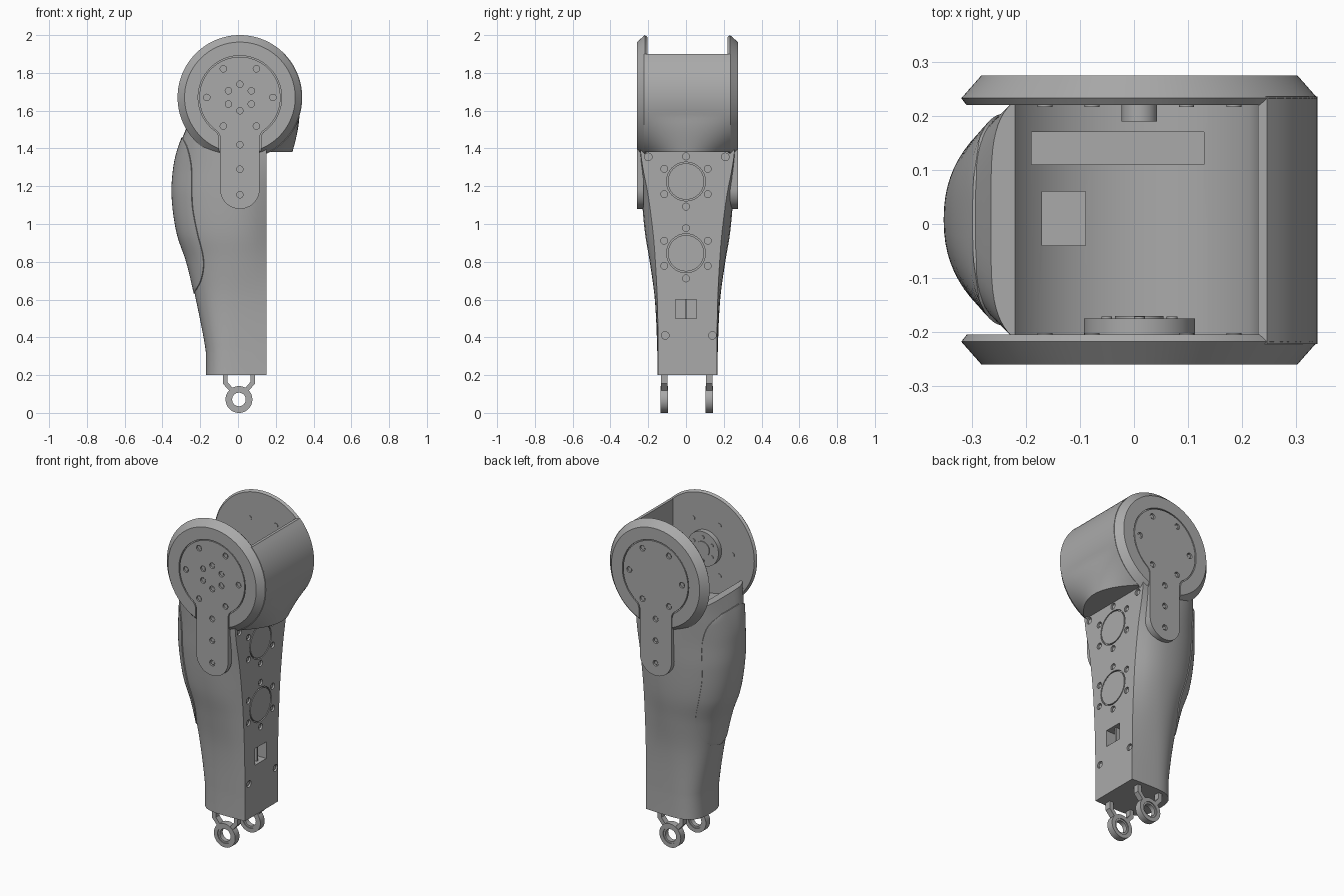
import bpy, bmesh
from math import sin, cos, pi, sqrt, atan2, acos, radians
from mathutils import Vector

cube = bpy.data.objects.get("Cube")
if cube:
    bpy.data.objects.remove(cube, do_unlink=True)

grey = bpy.data.materials.new("satin grey")
grey.use_nodes = True
COLOR = (0.4, 0.4, 0.4, 1)
grey.diffuse_color = COLOR
grey.node_tree.nodes["Principled BSDF"].inputs["Base Color"].default_value = COLOR

CX, CZ, R = 0.01, 1.67, 0.33      # hip joint axis and radius


def loft(name, rings, wrap=False, capped=True):
    """Skin a list of closed rings; cap the ends, or wrap last to first."""
    bm = bmesh.new()
    rows = [[bm.verts.new(p) for p in ring] for ring in rings]
    pairs = list(zip(rows, rows[1:])) + ([(rows[-1], rows[0])] if wrap else [])
    n = len(rows[0])
    for a, b in pairs:
        for i in range(n):
            j = (i + 1) % n
            bm.faces.new((a[i], a[j], b[j], b[i]))
    if capped and not wrap:
        bm.faces.new(rows[0])
        bm.faces.new(rows[-1])
    bmesh.ops.recalc_face_normals(bm, faces=bm.faces)
    mesh = bpy.data.meshes.new(name)
    bm.to_mesh(mesh)
    bm.free()
    obj = bpy.data.objects.new(name, mesh)
    mesh.materials.append(grey)
    bpy.context.collection.objects.link(obj)
    return obj


def activate(obj):
    bpy.ops.object.select_all(action='DESELECT')
    obj.select_set(True)
    bpy.context.view_layer.objects.active = obj


def cut(obj, cutters):
    activate(obj)
    for c in cutters:
        mod = obj.modifiers.new("cut", 'BOOLEAN')
        mod.operation, mod.solver, mod.object = 'DIFFERENCE', 'EXACT', c
        bpy.ops.object.modifier_apply(modifier=mod.name)
    for c in cutters:
        bpy.data.objects.remove(c, do_unlink=True)


def circle(r, n):
    return [(r * cos(2 * pi * i / n), r * sin(2 * pi * i / n)) for i in range(n)]


def along_y(name, profile, y0, y1, x=CX, z=CZ):
    return loft(name, [[(x + u, y, z + v) for u, v in profile] for y in (y0, y1)])


def along_x(name, profile, x0, x1, y, z):
    return loft(name, [[(x, y + u, z + v) for u, v in profile] for x in (x0, x1)])


def box(name, lo, hi):
    corners = [(lo[0], lo[1]), (hi[0], lo[1]), (hi[0], hi[1]), (lo[0], hi[1])]
    return loft(name, [[(x, y, z) for x, y in corners] for z in (lo[2], hi[2])])


def sample(table, z, k):
    """Smooth interpolation of column k of a table sorted by height."""
    i = max(j for j in range(len(table) - 1) if j == 0 or table[j][0] <= z)
    a, b = table[i], table[i + 1]
    before, after = table[max(i - 1, 0)], table[min(i + 2, len(table) - 1)]
    h = b[0] - a[0]
    t = min(max((z - a[0]) / h, 0), 1)
    m0 = (b[k] - before[k]) / (b[0] - before[0]) * h
    m1 = (after[k] - a[k]) / (after[0] - a[0]) * h
    return ((2*t**3 - 3*t*t + 1) * a[k] + (t**3 - 2*t*t + t) * m0
            + (3*t*t - 2*t**3) * b[k] + (t**3 - t*t) * m1)


# Shin body: height, rear x, widest half width, flat plate half width, roundness
BODY = [(0.2, -0.17, 0.16, 0.155, 0.7), (0.32, -0.17, 0.16, 0.155, 0.7),
        (0.6, -0.223, 0.173, 0.16, 0.85), (0.8, -0.27, 0.2, 0.17, 0.9),
        (0.95, -0.32, 0.225, 0.182, 0.9), (1.15, -0.347, 0.243, 0.208, 0.9),
        (1.3, -0.338, 0.25, 0.237, 0.85), (1.4, -0.315, 0.252, 0.25, 0.72),
        (1.53, -0.265, 0.252, 0.25, 0.45)]


def skin(z, a, grow=0.0):
    """Point on the rounded rear of the shin; a runs -90..90 degrees."""
    rear, half, p = (sample(BODY, z, k) for k in (1, 2, 4))
    s = sin(a)
    y = (half + grow) * abs(s) ** p * (1 if s >= 0 else -1)
    return Vector(((rear - grow) * max(cos(a), 0) ** p, y + 0.008, z))


def section(z):
    ring = [skin(z, radians(-90 + 180 * i / 40)) for i in range(41)]
    half, plate = sample(BODY, z, 2), sample(BODY, z, 3)
    side = [(0.15 * t, half + (plate - half) * t * t) for t in (0.33, 0.67, 1)]
    ring += [Vector((x, y + 0.008, z)) for x, y in side]
    return ring + [Vector((x, 0.008 - y, z)) for x, y in reversed(side)]


heights = [0.2, 0.32] + [0.32 + 1.21 * i / 36 for i in range(1, 37)]
body = loft("shin_body", [section(z) for z in heights])
cut(body, [along_y("hollow_cutter", circle(0.27, 96), -0.21, 0.222),
           box("slot_cutter", (-0.19, 0.11, 1.33), (0.13, 0.17, 1.7)),
           box("pocket_cutter", (-0.17, -0.04, 1.34), (-0.09, 0.06, 1.7)),
           box("port_cutter", (0.08, -0.055, 0.5), (0.2, 0.055, 0.6))])
box("port_divider", (0.09, -0.005, 0.5), (0.13, 0.005, 0.6))

# Flat plate details: two round covers and screws set in shallow recesses
spots = [(y, z, 0.02) for y, z in ((-0.2, 1.355), (0.208, 1.355), (-0.11, 0.41), (0.14, 0.41))]
for cz in (1.225, 0.845):
    spots.append((0, cz, 0.103))
    spots += [(0.133 * cos(radians(a)), cz + 0.133 * sin(radians(a)), 0.018)
              for a in range(30, 390, 60)]
cut(body, [along_x("recess_cutter", circle(r, 32), 0.138, 0.2, y, z) for y, z, r in spots])
for y, z, r in spots:
    big = r > 0.05
    along_x("round_cover" if big else "plate_screw", circle(r - 0.007, 32),
            0.12, 0.15 if big else 0.144, y, z)

# Rear shell panel, a thin raised skin with a curved outline
EDGE = [(0.63, -0.232), (0.7, -0.195), (0.78, -0.18), (0.85, -0.187), (0.95, -0.213),
        (1.1, -0.24), (1.3, -0.245), (1.4, -0.265), (1.46, -0.293)]
inner, outer = [], []
for i in range(41):
    z = 0.632 + 0.826 * i / 40
    rear, p = sample(BODY, z, 1), sample(BODY, z, 4)
    limit = acos(min(sample(EDGE, z, 1) / rear, 0.999) ** (1 / p))
    angles = [limit * (j / 12 - 1) for j in range(25)]
    inner.append([skin(z, a, -0.01) for a in angles])
    outer.append([skin(z, a, 0.005) for a in angles])
loft("rear_panel", [o + n[::-1] for o, n in zip(outer, inner)])


# Keyhole shaped cover on each joint disc
def keyhole(grow):
    r, w, f = 0.215 + grow, 0.105 + grow, 0.05 - grow
    fx, fz = w + f, -sqrt((r + f) ** 2 - (w + f) ** 2)
    th = atan2(fz, fx)

    def arc(x, z, rad, a, b, n):
        return [(x + rad * cos(a + (b - a) * i / n), z + rad * sin(a + (b - a) * i / n))
                for i in range(n + 1)]
    half = (arc(0, 0, r, pi / 2, th, 30) + arc(fx, fz, f, th + pi, pi, 8)[1:]
            + arc(0, -0.485, w, 0, -pi / 2, 12))
    return half + [(-x, z) for x, z in half[-2:0:-1]]


hexagon = [(0.175 * cos(k * pi / 3), 0.175 * sin(k * pi / 3)) for k in range(6)]
stem = [(0, -0.25), (0, -0.38), (0, -0.515)]
small = [(0.07 * cos(pi / 6 + k * pi / 3), 0.07 * sin(pi / 6 + k * pi / 3)) for k in range(6)]

for label, s, face, inside in (("front", -1, 0.26, 0.205), ("back", 1, 0.275, 0.22)):
    steps = ((R - 0.01, inside), (R, inside + 0.013), (R - 0.037, face))
    disc = loft(label + "_joint_disc",
                [[(CX + x, s * y, CZ + z) for x, z in circle(r, 128)] for r, y in steps])
    cut(disc, [along_y("keyhole_cutter", keyhole(0.006), s * (face - 0.012), s * 0.4)])
    top = face - 0.001
    cover = along_y(label + "_keyhole_cover", keyhole(0), s * 0.225, s * top)
    holes = [(x, z, 0.017) for x, z in hexagon + stem]
    if s < 0:
        holes += [(x, z, 0.017) for x, z in small]
    cut(cover, [along_y("screw_cutter", circle(r, 24), s * (top - 0.012), s * 0.4, CX + x, CZ + z)
                for x, z, r in holes])
    for x, z, r in holes:
        along_y(label + "_cover_screw", circle(r - 0.006, 24), s * 0.24, s * (top - 0.005),
                CX + x, CZ + z)
    for x, z in hexagon:
        along_y(label + "_inner_screw", circle(0.014, 20), s * (inside - 0.003),
                s * (inside + 0.01), CX + x, CZ + z)

# Inner drive horn and bearing pin
along_y("drive_horn", circle(0.103, 64), -0.215, -0.175)
along_y("drive_horn_hub", circle(0.045, 40), -0.18, -0.17)
for x, z in small:
    along_y("horn_screw", circle(0.01, 16), -0.18, -0.171, CX + x, CZ + z)
along_y("bearing_pin", circle(0.033, 40), 0.19, 0.23)

# Curved wall joining the discs, with a swollen lower lip
rings = []
for i in range(25):
    u = i / 12 - 1
    y = 0.007 + 0.229 * u
    ring = []
    for k in range(27):
        z = 1.9 - 0.52 * k / 26
        x = CX + sqrt(R * R - (z - CZ) ** 2)
        if z < 1.6:
            bulged = 0.288 + 0.038 * sin((z - 1.38) / 0.22 * pi / 2)
            x += max(bulged - x, 0) * (1 - u * u)
        ring.append((x, y, z))
    ring += [(0.13, y, 1.38), (0.13, y, 1.428)]
    ring += [(CX + 0.27 * sin(a), y, CZ - 0.27 * cos(a)) for a in (0.55, 0.7, 0.85)]
    ring += [(0.23, y, 1.53), (0.23, y, 1.9)]
    rings.append(ring)
loft("joint_wall", rings)

# Ankle eyelets
fork = [(-0.085, 0.21), (-0.085, 0.155), (-0.045, 0.11), (-0.03, 0.128),
        (-0.06, 0.163), (-0.06, 0.21)]


def eyelet(name, r_out, r_in, y, half):
    edges = ((r_out, -half), (r_out, half), (r_in, half), (r_in, -half))
    loft(name, [[(0.005 + x, y + dy, 0.071 + z) for x, z in circle(r, 48)]
                for r, dy in edges], wrap=True)


for y in (-0.115, 0.124):
    eyelet("ankle_eyelet", 0.071, 0.047, y, 0.02)
    eyelet("ankle_bushing", 0.049, 0.036, y, 0.014)
    for m in (-1, 1):
        along_y("ankle_fork", [(m * x, z) for x, z in fork], y - 0.017, y + 0.017, 0.005, 0)

# Smooth shading with crisp edges
for obj in bpy.context.collection.objects:
    if obj.type == 'MESH' and grey.name in obj.data.materials:
        activate(obj)
        bpy.ops.object.shade_smooth_by_angle(angle=radians(32))
